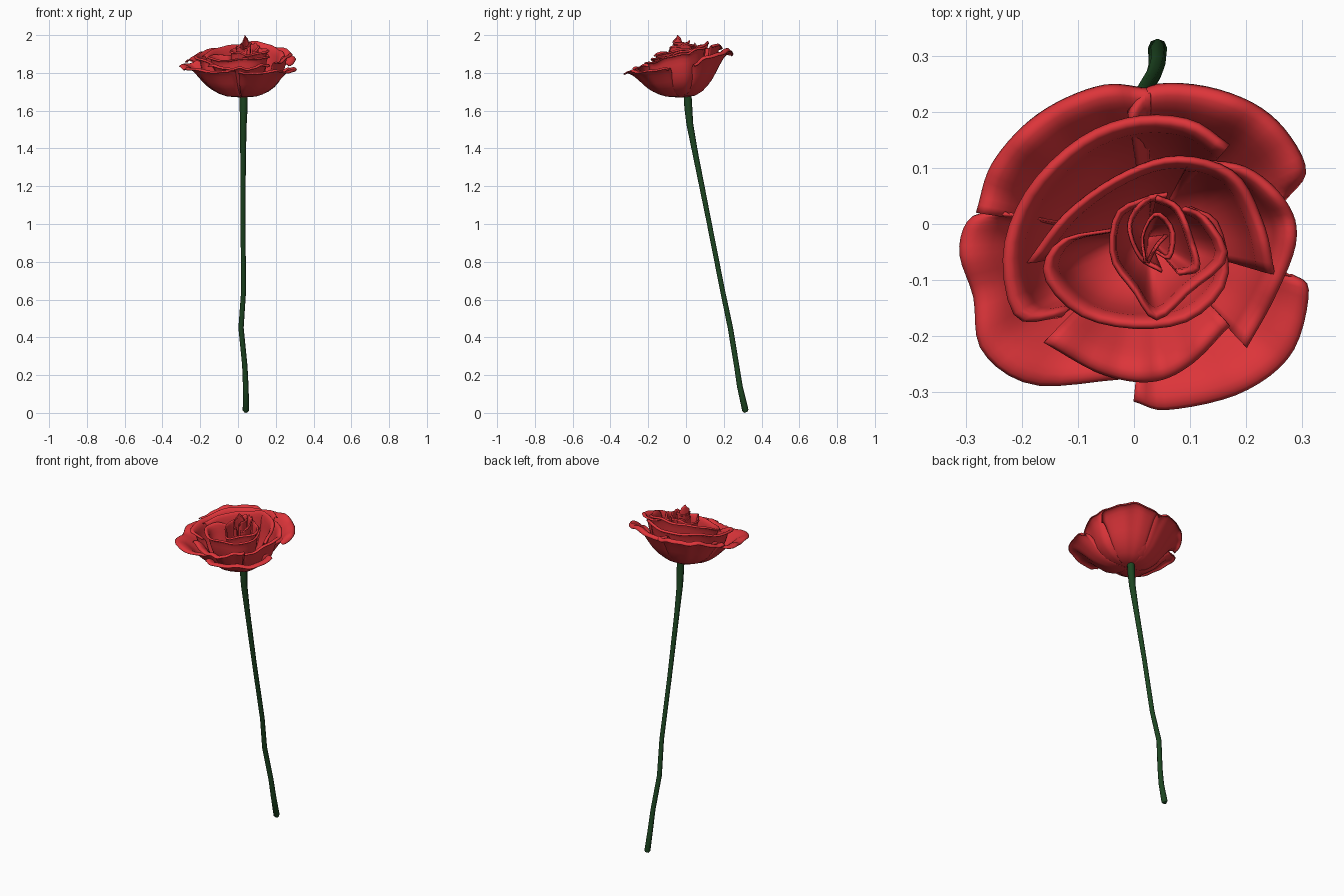
import bpy, math, random
from mathutils import Vector

if "Cube" in bpy.data.objects:
    bpy.data.objects.remove(bpy.data.objects["Cube"])

random.seed(4)


def material(name, col):
    m = bpy.data.materials.new(name)
    m.diffuse_color = (*col, 1)
    m.use_nodes = True
    m.node_tree.nodes["Principled BSDF"].inputs["Base Color"].default_value = m.diffuse_color
    return m


RED = material("petal_red", (0.72, 0.035, 0.042))
GREEN = material("stem_green", (0.012, 0.06, 0.015))
BASE = Vector((0.025, -0.025, 1.672))


def sample(pts, t):
    """Catmull-Rom through pts, t in 0..1."""
    n = len(pts) - 1
    i = min(int(t * n), n - 1)
    f = t * n - i
    p1, p2 = Vector(pts[i]), Vector(pts[i + 1])
    p0 = Vector(pts[i - 1]) if i else p1 * 2 - p2
    p3 = Vector(pts[i + 2]) if i + 2 <= n else p2 * 2 - p1
    return 0.5 * (2 * p1 + (p2 - p0) * f + (2 * p0 - 5 * p1 + 4 * p2 - p3) * f * f
                  + (3 * p1 - p0 - 3 * p2 + p3) * f ** 3)


# petal cross-sections from base to lip: (outward fraction, height fraction)
OPEN = [(0, 0), (0.3, 0.06), (0.55, 0.33), (0.72, 0.68), (0.85, 0.93), (0.95, 1.0), (1.0, 0.94)]
CUP = [(0, 0), (0.42, 0.08), (0.7, 0.32), (0.83, 0.65), (0.88, 0.9), (0.95, 1.0), (1.0, 0.97)]


def petal(name, rim, z0, z1, z2, profile, nu=26, nv=14, ripple=0.005):
    """Sweep the cross-section along a rim; z0, z1, z2 = lip height at start, middle, end."""
    verts, faces = [], []
    ph = random.uniform(0, 6)
    for i in range(nu + 1):
        u = i / nu
        r = sample(rim, u)
        z = sample([(z0, 0), (z1, 0), (z2, 0)], u)[0]
        z += ripple * math.sin(u * 17 + ph) + ripple * 0.6 * math.sin(u * 31 + ph)
        for j in range(nv + 1):
            s, h = sample(profile, j / nv)
            verts.append((BASE.x + (r[0] - BASE.x) * s, BASE.y + (r[1] - BASE.y) * s,
                          BASE.z + (z - BASE.z) * h))
    for i in range(nu):
        for j in range(nv):
            a = i * (nv + 1) + j
            faces.append((a, a + nv + 1, a + nv + 2, a + 1))
    me = bpy.data.meshes.new(name)
    me.from_pydata(verts, [], faces)
    me.materials.append(RED)
    me.shade_smooth()
    ob = bpy.data.objects.new(name, me)
    bpy.context.collection.objects.link(ob)
    mod = ob.modifiers.new("thickness", "SOLIDIFY")
    mod.thickness = 0.005
    mod.offset = 0
    return ob


# outer petals
petal("petal_back_left", [(-.28, .02), (-.25, .11), (-.17, .195), (-.06, .245), (.03, .24)],
      1.86, 1.91, 1.91, OPEN)
petal("petal_back_right", [(-.01, .2), (.03, .245), (.12, .245), (.21, .215), (.27, .165), (.305, .095), (.27, .045)],
      1.9, 1.92, 1.85, OPEN)
petal("petal_left", [(-.23, .02), (-.29, .01), (-.31, -.05), (-.285, -.13), (-.27, -.225), (-.18, -.285), (-.02, -.275)],
      1.86, 1.83, 1.81, OPEN)
petal("petal_front_right", [(.0, -.315), (.06, -.33), (.19, -.3), (.28, -.23), (.31, -.12), (.28, -.09)],
      1.8, 1.81, 1.83, OPEN)
# middle petals
petal("petal_mid_front", [(-.16, -.21), (-.06, -.265), (.03, -.28), (.1, -.25), (.17, -.18)],
      1.84, 1.825, 1.85, OPEN)
petal("petal_mid_right", [(.1, .115), (.2, .1), (.27, .04), (.288, -.03), (.25, -.13), (.2, -.22)],
      1.95, 1.91, 1.85, CUP)
petal("petal_mid_left", [(-.13, -.165), (-.21, -.165), (-.232, -.05), (-.19, .06), (-.1, .15), (0, .19), (.1, .185), (.17, .14)],
      1.85, 1.92, 1.95, CUP)
petal("petal_mid_back", [(-.19, -.07), (-.12, .02), (-.02, .09), (.08, .12), (.18, .09), (.23, 0), (.25, -.09)],
      1.9, 1.96, 1.89, CUP)
# inner petals
petal("petal_inner_front", [(-.04, -.01), (-.13, -.03), (-.16, -.09), (-.1, -.16), (0, -.185), (.1, -.17), (.165, -.1), (.15, 0), (.1, .03)],
      1.9, 1.87, 1.92, CUP)
petal("petal_inner_cup", [(.03, .05), (-.03, .02), (-.04, -.06), (0, -.12), (.04, -.17), (.1, -.12), (.165, -.06), (.13, .01), (.09, .03)],
      1.94, 1.9, 1.94, CUP)
# furled heart
petal("heart_left", [(.06, .055), (.02, .045), (-.01, .0), (.01, -.06), (.05, -.085)],
      1.95, 1.94, 1.92, CUP, 16, 12)
petal("heart_right", [(.04, .05), (.08, .03), (.105, -.03), (.115, -.08), (.08, -.09)],
      1.95, 1.95, 1.92, CUP, 16, 12)
petal("heart_core", [(.02, -.07), (.015, -.02), (.04, .02), (.07, -.01), (.065, -.06), (.04, -.05)],
      1.95, 1.965, 1.94, CUP, 16, 12)
petal("heart_tip", [(.025, -.07), (.035, -.05), (.045, -.035), (.06, -.02)],
      1.965, 1.996, 1.96, CUP, 10, 12, 0.003)

# stem: x, y, z, radius
STEM = [(.042, .318, .004, .010), (.042, .314, .014, .017), (.041, .285, .14, .015), (.036, .268, .25, .014),
        (.016, .235, .45, .014), (.03, .193, .65, .013), (.026, .12, 1.02, .013), (.027, .05, 1.37, .015),
        (.028, .02, 1.53, .018), (.03, .012, 1.62, .021), (.03, .008, 1.69, .021)]
cu = bpy.data.curves.new("stem", "CURVE")
cu.dimensions = "3D"
cu.bevel_depth = 1
cu.bevel_resolution = 2
cu.use_fill_caps = True
sp = cu.splines.new("POLY")
sp.points.add(len(STEM) - 1)
for p, (x, y, z, r) in zip(sp.points, STEM):
    p.co = (x, y, z, 1)
    p.radius = r
sp.use_smooth = True
cu.materials.append(GREEN)
stem = bpy.data.objects.new("stem", cu)
bpy.context.collection.objects.link(stem)
